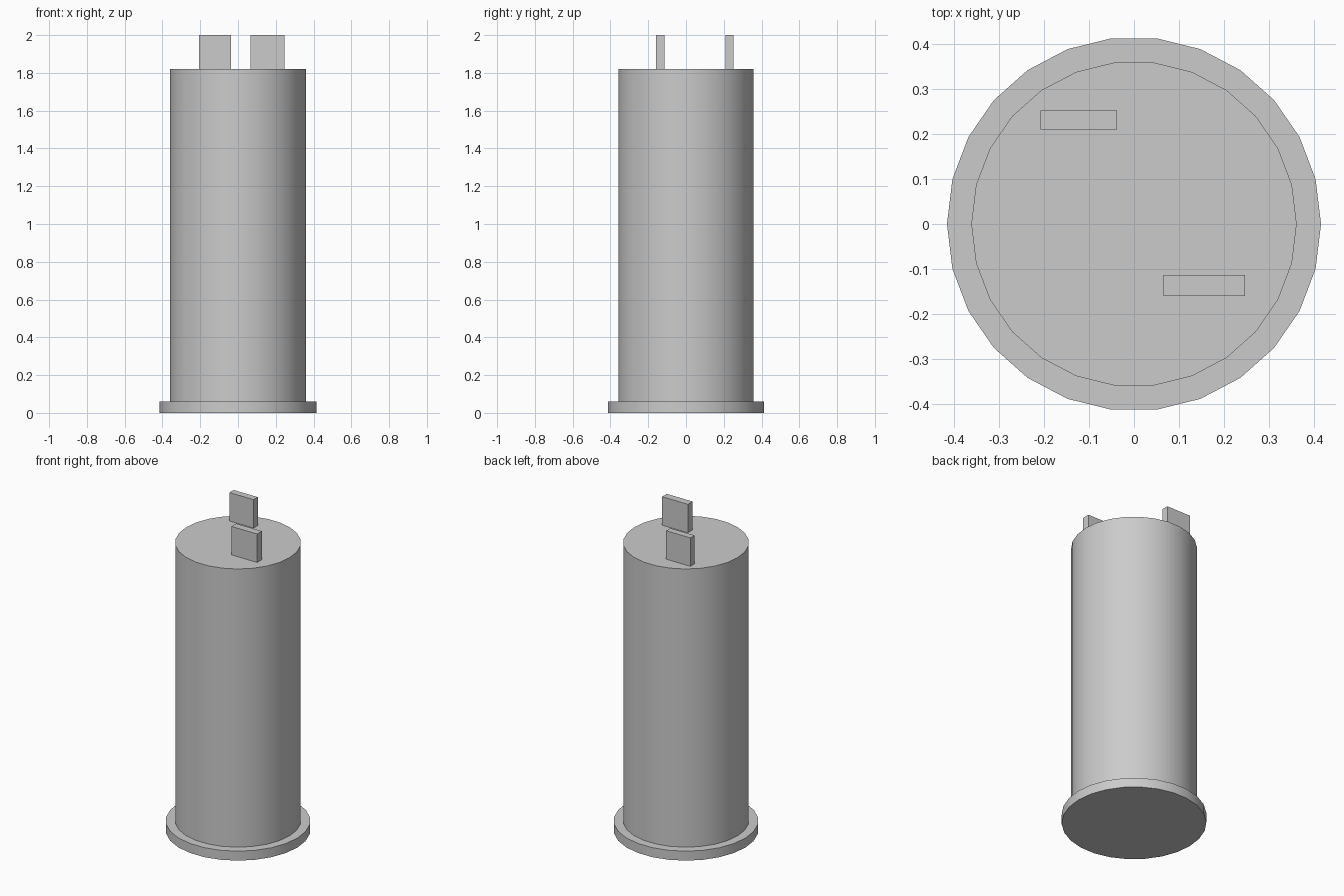
import bpy
import math

cube = bpy.data.objects.get("Cube")
if cube:
    bpy.data.objects.remove(cube, do_unlink=True)

SIDES = 26
BODY_TOP = 1.82

grey = bpy.data.materials.new("light_grey")
grey.use_nodes = True
colour = (0.6, 0.6, 0.6, 1)
grey.diffuse_color = colour
grey.node_tree.nodes["Principled BSDF"].inputs["Base Color"].default_value = colour


def finish(name):
    obj = bpy.context.object
    obj.name = name
    obj.data.materials.append(grey)
    return obj


def drum(name, radius, bottom, top):
    # Turned so that a corner lies on the x axis
    bpy.ops.mesh.primitive_cylinder_add(
        vertices=SIDES, radius=radius, depth=top - bottom,
        location=(0, 0, (bottom + top) / 2), rotation=(0, 0, math.pi / 2))
    finish(name)
    bpy.ops.object.transform_apply(location=False, rotation=True, scale=False)
    bpy.ops.object.shade_smooth_by_angle(angle=math.radians(30))


def tab(name, x0, x1, y0, y1):
    bpy.ops.mesh.primitive_cube_add(
        size=1, location=((x0 + x1) / 2, (y0 + y1) / 2, (BODY_TOP + 2) / 2))
    obj = finish(name)
    obj.scale = (x1 - x0, y1 - y0, 2 - BODY_TOP)
    bpy.ops.object.transform_apply(location=False, rotation=False, scale=True)


# Base flange and tall body
drum("base_flange", 0.415, 0, 0.06)
drum("body", 0.361, 0.06, BODY_TOP)

# Two flat terminals standing on the top
tab("back_terminal", -0.207, -0.038, 0.21, 0.252)
tab("front_terminal", 0.066, 0.246, -0.16, -0.113)
